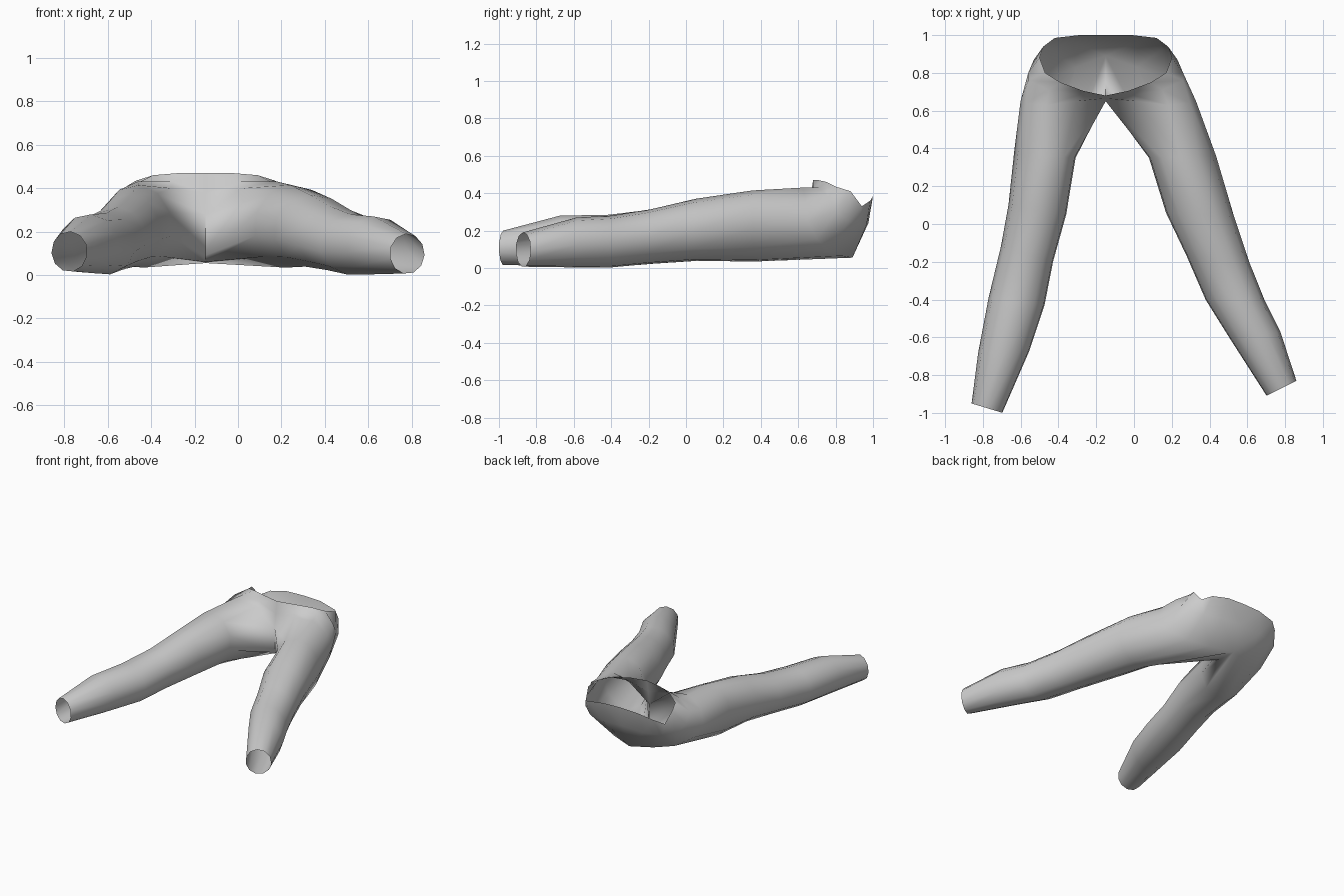
import bpy, bmesh
from math import sin, cos, radians
from mathutils import Vector

old = bpy.data.objects.get("Cube")
if old:
    bpy.data.objects.remove(old, do_unlink=True)

SEAM_X = -0.15
SIDES = 11

fabric = bpy.data.materials.new("grey fabric")
fabric.use_nodes = True
grey = (0.6, 0.6, 0.6, 1)
fabric.diffuse_color = grey
fabric.node_tree.nodes["Principled BSDF"].inputs["Base Color"].default_value = grey

# Leg sections, cuff to thigh: inner x, inner y, outer x, outer y, low z, high z
right_leg = [
    (-.695, -1, -.86, -.95, .015, .20),
    (-.55, -.67, -.825, -.68, .005, .28),
    (-.47, -.43, -.77, -.39, 0, .285),
    (-.425, -.2, -.705, -.12, .02, .315),
    (-.355, .05, -.665, .1, .035, .37),
    (-.305, .35, -.635, .38, .03, .415),
]
left_leg = [
    (.70, -.91, .86, -.83, .005, .19),
    (.50, -.6, .775, -.57, 0, .27),
    (.375, -.4, .69, -.4, 0, .28),
    (.275, -.17, .61, -.2, .02, .315),
    (.165, .06, .53, .04, .035, .37),
    (.075, .35, .435, .36, .03, .415),
]

# Hip ring, as distance from the seam, y, z: four seam points, then round the hip
hip = [
    (0, .65, .28), (0, .66, .09), (0, .75, .06), (0, .89, .055),
    (.16, .83, .065), (.30, .77, .09), (.41, .70, .155), (.46, .65, .25),
    (.43, .64, .35), (.32, .63, .43), (.16, .65, .40),
]
# Seat line and waist edge, from back centre round the side to front centre
seat = [
    (0, .975, .24), (.17, .965, .23), (.30, .93, .23), (.38, .87, .25),
    (.41, .80, .30), (.41, .76, .38), (.30, .71, .43), (.15, .68, .43),
    (0, .665, .38),
]
waist = [
    (0, 1, .39), (.14, 1, .385), (.27, .985, .36), (.33, .94, .33),
    (.35, .88, .41), (.32, .80, .435), (.24, .75, .46), (.12, .705, .47),
    (0, .68, .47),
]


def section(bm, ix, iy, ox, oy, low, high):
    """Tilted oval ring running from the inner side under the leg."""
    inner, outer = Vector((ix, iy, 0)), Vector((ox, oy, 0))
    middle, half = (inner + outer) / 2, (inner - outer) / 2
    ring = []
    for i in range(SIDES):
        a = radians(20) - radians(360) * i / SIDES
        p = middle + half * cos(a)
        p.z = (low + high) / 2 + (high - low) / 2 * sin(a)
        ring.append(bm.verts.new(p))
    return ring


def bridge(bm, a, b, closed):
    n = len(a)
    for i in range(n if closed else n - 1):
        j = (i + 1) % n
        bm.faces.new((a[i], a[j], b[j], b[i]))


bm = bmesh.new()
for side, leg, hip_width in ((-1, right_leg, .98), (1, left_leg, 1.04)):
    def place(points, width=1):
        return [bm.verts.new((SEAM_X + side * width * d, y, z)) for d, y, z in points]

    # Leg tube joined to the hip
    rings = [section(bm, *row) for row in leg] + [place(hip, hip_width)]
    for a, b in zip(rings, rings[1:]):
        bridge(bm, a, b, True)

    # Hip yoke from the hip over the seat to the waist
    rows = [rings[-1][3:] + rings[-1][:1], place(seat), place(waist)]
    for a, b in zip(rows, rows[1:]):
        bridge(bm, a, b, False)

# Join the two halves along the seam
bmesh.ops.remove_doubles(bm, verts=bm.verts, dist=0.001)
bmesh.ops.recalc_face_normals(bm, faces=bm.faces)
mesh = bpy.data.meshes.new("trousers")
bm.to_mesh(mesh)
bm.free()
mesh.materials.append(fabric)

trousers = bpy.data.objects.new("trousers", mesh)
bpy.context.collection.objects.link(trousers)
bpy.ops.object.select_all(action='DESELECT')
trousers.select_set(True)
bpy.context.view_layer.objects.active = trousers
bpy.ops.object.shade_smooth_by_angle(angle=radians(60))
